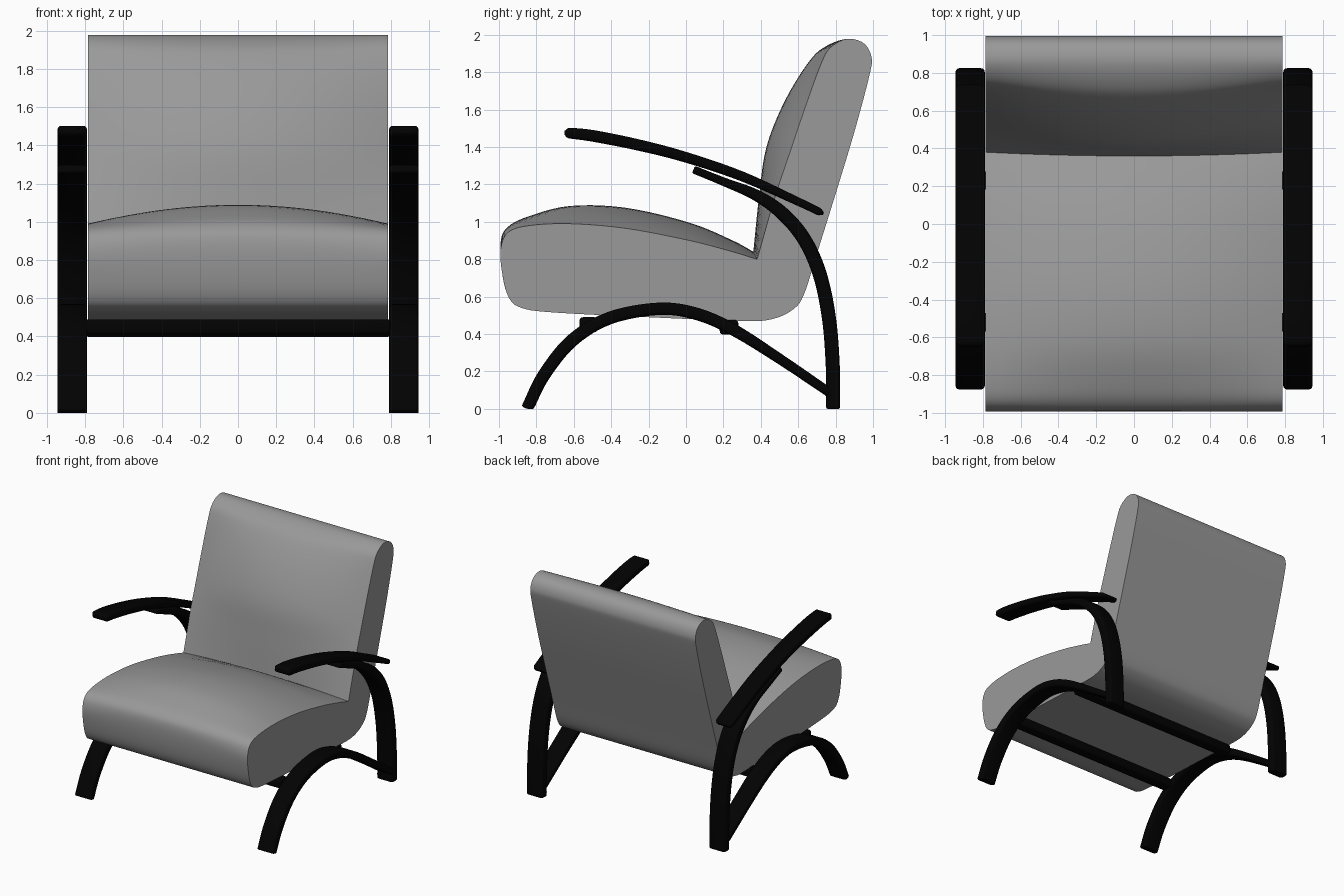
import bpy, bmesh, math
from mathutils import Vector

if "Cube" in bpy.data.objects:
    bpy.data.objects.remove(bpy.data.objects["Cube"])


def make_material(name, v):
    m = bpy.data.materials.new(name)
    m.diffuse_color = (v, v, v, 1)
    m.use_nodes = True
    m.node_tree.nodes["Principled BSDF"].inputs["Base Color"].default_value = m.diffuse_color
    return m


black = make_material("black_lacquer", 0.0006)
grey = make_material("grey_fabric", 0.32)


def smooth_path(pts, steps):
    """Catmull-Rom curve through points of any dimension."""
    p = [Vector(q) for q in pts]
    p = [p[0] * 2 - p[1]] + p + [p[-1] * 2 - p[-2]]
    out = []
    for a, b, c, d in zip(p, p[1:], p[2:], p[3:]):
        for i in range(steps):
            t = i / steps
            out.append(0.5 * (2 * b + (c - a) * t + (2 * a - 5 * b + 4 * c - d) * t * t
                              + (3 * b - a - 3 * c + d) * t ** 3))
    return out + [p[-2]]


def loft(name, rings, material, bevel=0.0, mirror=False):
    """Skin closed rings into a capped solid."""
    bm = bmesh.new()
    vs = [[bm.verts.new(co) for co in ring] for ring in rings]
    n = len(vs[0])
    for a, b in zip(vs, vs[1:]):
        for i in range(n):
            j = (i + 1) % n
            bm.faces.new((a[i], a[j], b[j], b[i]))
    bm.faces.new(vs[0][::-1])
    bm.faces.new(vs[-1])
    bmesh.ops.recalc_face_normals(bm, faces=bm.faces[:])
    if bevel:
        bmesh.ops.bevel(bm, geom=bm.edges[:], offset=bevel, segments=3, profile=0.5,
                        affect='EDGES', clamp_overlap=True)
    me = bpy.data.meshes.new(name)
    bm.to_mesh(me)
    bm.free()
    ob = bpy.data.objects.new(name, me)
    bpy.context.collection.objects.link(ob)
    me.materials.append(material)
    bpy.ops.object.select_all(action='DESELECT')
    ob.select_set(True)
    bpy.context.view_layer.objects.active = ob
    bpy.ops.object.shade_smooth_by_angle(angle=math.radians(38))
    if mirror:
        ob.modifiers.new("mirror", 'MIRROR')


def bent_strip(name, pts, end_radius=0.01):
    """Bent wood strip with rounded edges; points are (y, z, thickness)."""
    path = smooth_path(pts, 6)
    tangents = [path[min(i + 1, len(path) - 1)] - path[max(i - 1, 0)] for i in range(len(path))]
    length = [0.0]
    for a, b in zip(path, path[1:]):
        length.append(length[-1] + (b - a).xy.length)
    R, total = end_radius, length[-1]
    # stations: rounded ends plus the path points between them
    ends = [R * (1 - math.cos(a * math.pi / 8)) for a in range(5)]
    stops = ends + [s for s in length if R * 1.2 < s < total - R * 1.2]
    stops += [total - e for e in reversed(ends)]
    rings = []
    for s in stops:
        i = max(k for k in range(len(path) - 1) if length[k] <= s)
        f = (s - length[i]) / (length[i + 1] - length[i])
        p, t = path[i].lerp(path[i + 1], f), tangents[i].lerp(tangents[i + 1], f).xy.normalized()
        d = min(s, total - s, R)
        inset = R - math.sqrt(max(0, R * R - (R - d) ** 2))
        w, h = 0.0775 - inset, p.z / 2 - min(inset, p.z * 0.3)
        r = min(0.02, h * 0.7)
        ring = []
        for q, (sx, sh) in enumerate(((1, 1), (-1, 1), (-1, -1), (1, -1))):
            for k in range(4):
                a = (q + k / 3) * math.pi / 2
                x = sx * (w - r) + r * math.cos(a)
                n = sh * (h - r) + r * math.sin(a)
                ring.append((0.8675 + x, p.x - t.y * n, max(0, p.y + t.x * n)))
        rings.append(ring)
    loft(name, rings, black, mirror=True)


# Upholstery: side outline (y, z) plus the crown (dy, dz) at the middle,
# starting and ending at the crease between seat and back
outline = [
    (0.38, 0.80, -0.02, 0.04), (0.475, 1.13, -0.085, 0.0), (0.555, 1.37, -0.125, 0.03),
    (0.64, 1.62, -0.11, 0.03), (0.72, 1.84, -0.06, 0.02), (0.77, 1.93, -0.02, 0.01),
    (0.86, 1.978, 0, 0), (0.95, 1.955, 0, 0), (0.992, 1.88, 0, 0), (0.98, 1.78, 0, 0),
    (0.90, 1.48, 0, 0), (0.80, 1.15, 0, 0), (0.70, 0.83, 0, 0), (0.63, 0.61, 0, 0),
    (0.57, 0.53, 0, 0), (0.46, 0.48, 0, 0), (0.30, 0.47, 0, 0), (-0.20, 0.49, 0, 0),
    (-0.70, 0.515, 0, 0), (-0.88, 0.54, 0, 0), (-0.95, 0.60, 0, 0),
    (-0.985, 0.74, 0, 0), (-0.99, 0.86, 0, 0.04), (-0.95, 0.945, 0, 0.03),
    (-0.84, 0.98, 0, 0.05), (-0.62, 0.99, 0, 0.095), (-0.32, 0.965, 0, 0.11),
    (0.02, 0.90, 0, 0.095), (0.25, 0.84, 0, 0.06), (0.38, 0.80, -0.02, 0.04)]
curve = smooth_path(outline, 5)[:-1]
rings = []
for k in range(25):
    u = k / 12 - 1
    f = 1 - u * u
    rings.append([(0.785 * u, p[0] + f * p[2], p[1] + f * p[3]) for p in curve])
loft("upholstered_seat_and_back", rings, grey)

# Arched front leg running back to the rear foot
bent_strip("front_leg_arch", [
    (-0.85, 0.0, 0.065), (-0.76, 0.18, 0.068), (-0.61, 0.365, 0.07), (-0.41, 0.485, 0.068),
    (-0.15, 0.535, 0.066), (0.05, 0.51, 0.066), (0.25, 0.425, 0.064), (0.5, 0.268, 0.055),
    (0.77, 0.085, 0.05)])

# Rear leg curving forward under the armrest
bent_strip("rear_leg", [
    (0.787, 0.0, 0.075), (0.785, 0.22, 0.075), (0.765, 0.48, 0.075), (0.715, 0.72, 0.075),
    (0.63, 0.91, 0.075), (0.51, 1.05, 0.072), (0.37, 1.145, 0.06), (0.2, 1.215, 0.045),
    (0.04, 1.28, 0.042)])

# Armrest
bent_strip("armrest", [
    (-0.65, 1.477, 0.056), (-0.5, 1.46, 0.062), (-0.25, 1.41, 0.06),
    (0.0, 1.345, 0.056), (0.3, 1.243, 0.052), (0.6, 1.108, 0.044), (0.735, 1.043, 0.04)],
    end_radius=0.03)

# Cross rails under the seat
for name, y, z in (("front_cross_rail", -0.52, 0.45), ("rear_cross_rail", 0.23, 0.437)):
    loft(name, [[(x, y - 0.05, z - 0.04), (x, y + 0.05, z - 0.04),
                 (x, y + 0.05, z + 0.04), (x, y - 0.05, z + 0.04)] for x in (-0.8, 0.8)],
         black, bevel=0.02)
